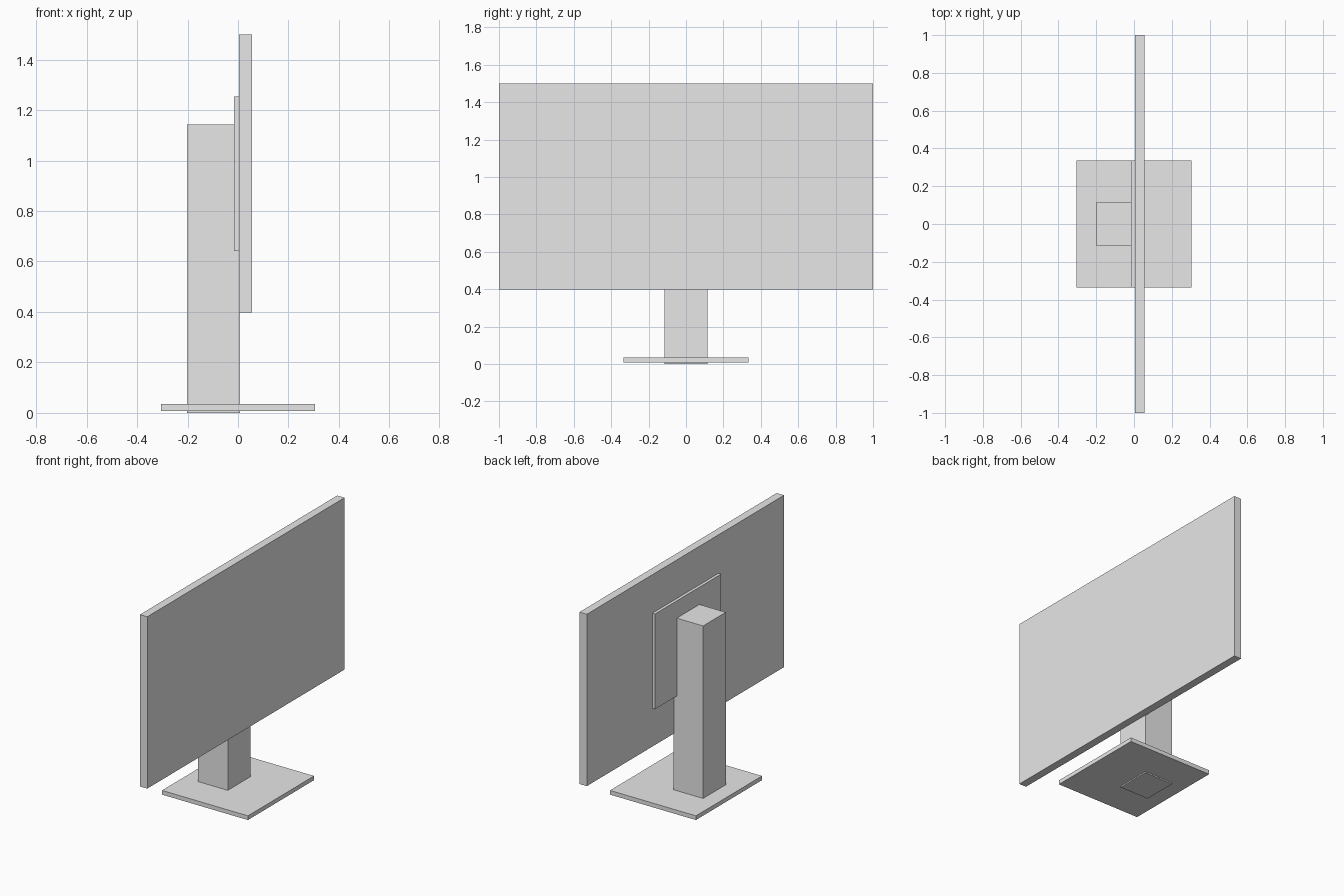
import bpy
import bmesh
from mathutils import Vector

cube = bpy.data.objects.get("Cube")
if cube:
    bpy.data.objects.remove(cube, do_unlink=True)

# One plain grey for every part
grey = bpy.data.materials.new("light_grey")
grey.use_nodes = True
colour = (0.8, 0.8, 0.8, 1.0)
grey.diffuse_color = colour
grey.node_tree.nodes["Principled BSDF"].inputs["Base Color"].default_value = colour


def box(name, low, high):
    """Flat-faced box between two opposite corners."""
    low, high = Vector(low), Vector(high)
    bm = bmesh.new()
    bmesh.ops.create_cube(bm, size=1)
    bmesh.ops.scale(bm, vec=high - low, verts=bm.verts)
    bmesh.ops.translate(bm, vec=(low + high) / 2, verts=bm.verts)
    mesh = bpy.data.meshes.new(name)
    bm.to_mesh(mesh)
    bm.free()
    mesh.materials.append(grey)
    obj = bpy.data.objects.new(name, mesh)
    bpy.context.collection.objects.link(obj)
    return obj


# Wide screen facing +x, with its mounting plate behind
box("screen_panel", (0.004, -1, 0.397), (0.056, 1, 1.5))
box("mount_plate", (-0.015, -0.335, 0.642), (0.004, 0.335, 1.253))

# Column passes through the base and pokes out slightly underneath
box("stand_column", (-0.202, -0.115, 0), (0.008, 0.115, 1.142))
box("stand_base", (-0.305, -0.335, 0.008), (0.305, 0.335, 0.035))
